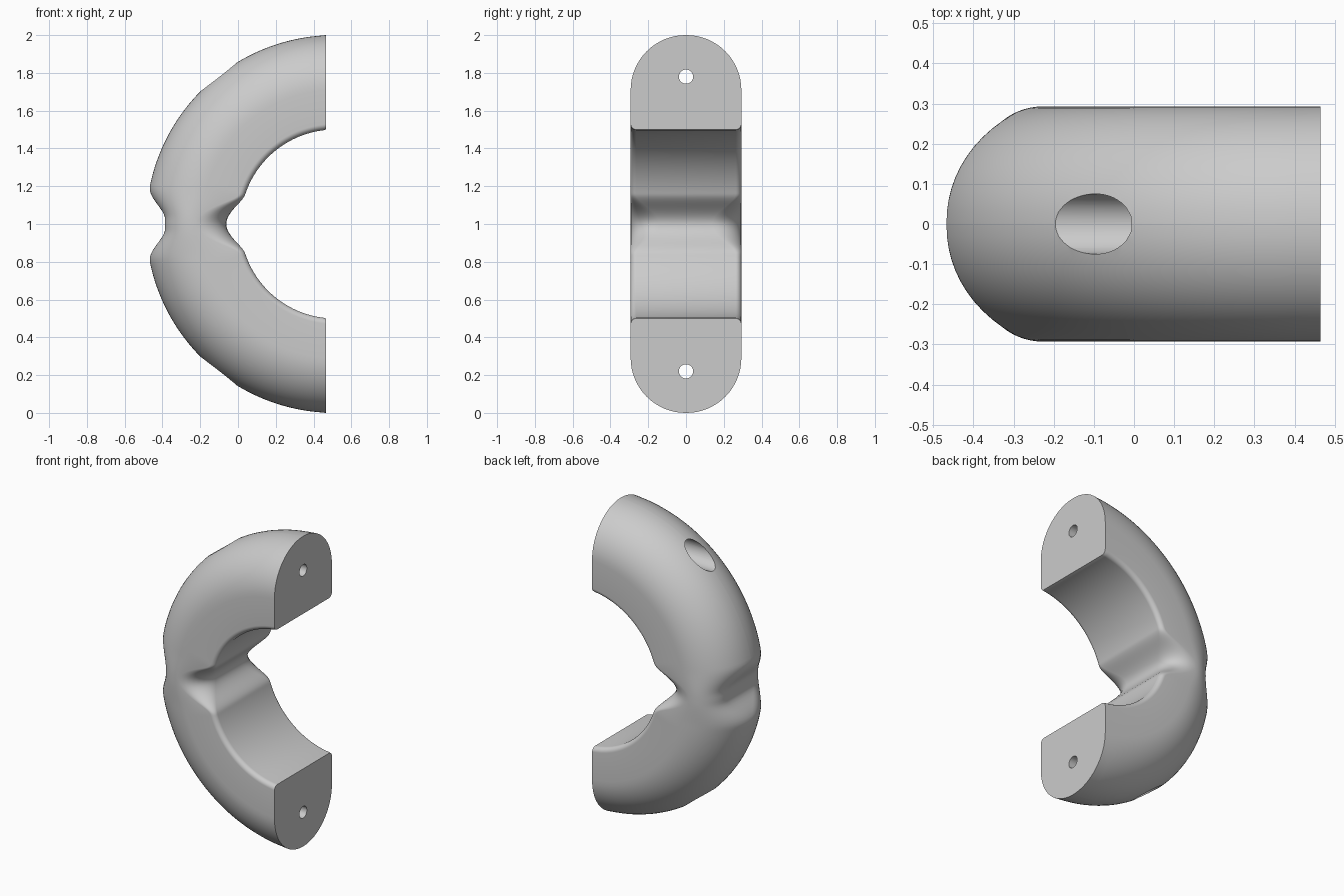
import bpy, bmesh, math
from math import sin, cos, pi, radians

if "Cube" in bpy.data.objects:
    bpy.data.objects.remove(bpy.data.objects["Cube"], do_unlink=True)

CENTRE_X, END_X = 0.513, 0.465   # centre of the arch, plane of the flat ends
HALF_WIDTH = 0.293
RINGS = 161

grey = bpy.data.materials.new("plain grey")
grey.use_nodes = True
grey.diffuse_color = (0.6, 0.6, 0.6, 1)
grey.node_tree.nodes["Principled BSDF"].inputs["Base Color"].default_value = (0.6, 0.6, 0.6, 1)


def new_object(name, bm):
    bmesh.ops.recalc_face_normals(bm, faces=bm.faces)
    mesh = bpy.data.meshes.new(name)
    bm.to_mesh(mesh)
    bm.free()
    mesh.materials.append(grey)
    obj = bpy.data.objects.new(name, mesh)
    bpy.context.collection.objects.link(obj)
    return obj


def section(inner, outer, inner_round, outer_round):
    """Closed cross-section as (radius, y) pairs, with rounded corners."""
    half = []
    for r, rnd, steps, sign in ((outer, outer_round, 16, 1), (inner, inner_round, 8, -1)):
        arc = []
        for i in range(steps + 1):
            a = pi / 2 * i / steps
            arc.append((r - sign * rnd * (1 - cos(a)), HALF_WIDTH - rnd * (1 - sin(a))))
        half += arc if sign > 0 else arc[::-1]
    return half + [(r, -y) for r, y in reversed(half)]


def waist_weight(radius, height):
    """How far a point at this height takes the narrow waist section."""
    k = (radius - 0.5) / 0.5
    low, high = 0.03 * k, 0.16 + 0.04 * k
    t = min(max((abs(height) - low) / (high - low), 0), 1)
    return 1 - t * t * (3 - 2 * t)


def loft(bm, rings):
    """Skin a list of closed rings and cap both ends."""
    rows = [[bm.verts.new(p) for p in ring] for ring in rings]
    for a, b in zip(rows, rows[1:]):
        for i in range(len(a)):
            j = (i + 1) % len(a)
            bm.faces.new((a[i], a[j], b[j], b[i]))
    bm.faces.new(rows[0])
    bm.faces.new(rows[-1][::-1])


# Half-ring body, pinched at mid height
full = section(0.5, 1.0, 0.03, 0.291)
waist = section(0.575, 0.9, 0.155, 0.16)
rings = [[(END_X, y, 1 - r) for r, y in full]]
for n in range(RINGS):
    angle = radians(83) * (2 * n / (RINGS - 1) - 1)
    ring = []
    for (r, y), (wr, wy) in zip(full, waist):
        w = waist_weight(r, r * sin(angle))
        r, y = r + (wr - r) * w, y + (wy - y) * w
        ring.append((CENTRE_X - r * cos(angle), y, 1 + r * sin(angle)))
    rings.append(ring)
rings.append([(END_X, y, 1 + r) for r, y in full])
bm = bmesh.new()
loft(bm, rings)
body = new_object("half_ring_body", bm)

# Stepped screw holes: wide bore from outside, narrow bore through the flat end
bpy.context.view_layer.objects.active = body
body.select_set(True)
for side in (-1, 1):
    bm = bmesh.new()
    steps = [(-0.7, 0.075), (0.2, 0.075), (0.2, 0.0375), (0.7, 0.0375)]
    loft(bm, [[(x, r * cos(2 * pi * i / 48), 1 + side * 0.78 + r * sin(2 * pi * i / 48))
               for i in range(48)] for x, r in steps])
    cutter = new_object("screw_hole_cutter", bm)
    cutter.hide_render = True
    mod = body.modifiers.new("screw_hole", "BOOLEAN")
    mod.operation = "DIFFERENCE"
    mod.solver = "EXACT"
    mod.object = cutter
    bpy.ops.object.modifier_apply(modifier=mod.name)
    bpy.data.objects.remove(cutter, do_unlink=True)

bpy.ops.object.shade_smooth_by_angle(angle=radians(35))
